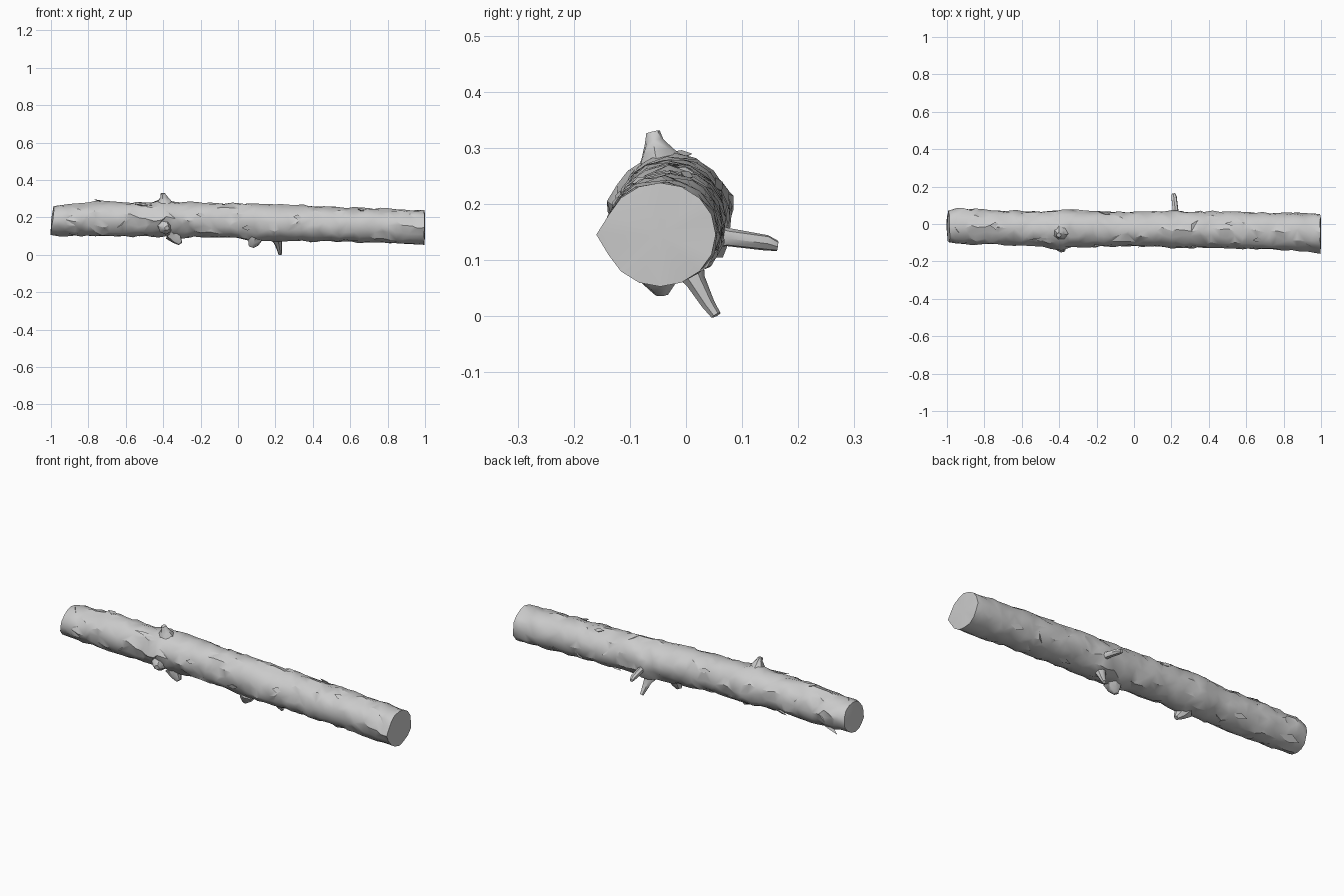
import bpy, bmesh, math, random
from mathutils import Vector

if "Cube" in bpy.data.objects:
    bpy.data.objects.remove(bpy.data.objects["Cube"])
random.seed(4)

# Log outline stations: x, top z, bottom z, front y, back y
STATIONS = [(-0.995, .262, .103, -.100, .074), (-0.92, .270, .100, -.108, .084),
            (-0.72, .284, .097, -.112, .074), (-0.5, .283, .095, -.120, .070),
            (-0.4, .290, .094, -.128, .080), (-0.2, .283, .094, -.122, .070),
            (0.0, .275, .085, -.122, .066), (0.2, .270, .072, -.128, .068),
            (0.4, .260, .070, -.131, .070), (0.7, .251, .062, -.138, .063),
            (0.995, .241, .050, -.148, .056)]
# Knots swelling out of the bark: x, angle (0 = back, 90 = top), height, length, width
KNOTS = [(-0.4, 95, .012, .03, .45), (-0.40, 178, .016, .05, .40), (-0.75, 80, .010, .03, .4),
         (0.33, 75, .010, .04, .4), (0.08, 265, .018, .04, .35), (-0.32, 255, .018, .04, .35),
         (0.21, 320, .012, .05, .6), (0.20, 200, .014, .03, .35), (-0.93, 25, .010, .04, .4),
         (0.72, 60, .008, .03, .35), (0.0, 110, .007, .03, .35), (0.99, 183, .017, .03, .2),
         (0.5, 215, .008, .03, .35), (-0.6, 150, .006, .04, .4), (-0.12, 225, .008, .04, .35)]


def section(x):
    x = max(STATIONS[0][0], min(STATIONS[-1][0], x))
    for a, b in zip(STATIONS, STATIONS[1:]):
        if x <= b[0]:
            t = (x - a[0]) / (b[0] - a[0])
            top, bot, front, back = (p + (q - p) * t for p, q in zip(a[1:], b[1:]))
            return (front + back) / 2, (top + bot) / 2, (back - front) / 2, (top - bot) / 2


def surface(x, ang, lift=0.0):
    cy, cz, ry, rz = section(x)
    for kx, ka, h, length, width in KNOTS:
        d = (ang - math.radians(ka) + math.pi) % (2 * math.pi) - math.pi
        lift += h * math.exp(-((x - kx) / length) ** 2 - (d / width) ** 2)
    return Vector((x, cy + (ry + lift) * math.cos(ang), cz + (rz + lift) * math.sin(ang)))


def finish(name, bm, angle):
    bmesh.ops.recalc_face_normals(bm, faces=bm.faces)
    me = bpy.data.meshes.new(name)
    bm.to_mesh(me)
    bm.free()
    ob = bpy.data.objects.new(name, me)
    bpy.context.collection.objects.link(ob)
    bpy.ops.object.select_all(action='DESELECT')
    ob.select_set(True)
    bpy.context.view_layer.objects.active = ob
    bpy.ops.object.shade_smooth_by_angle(angle=math.radians(angle))
    return ob


def loft(bm, rings):
    n = len(rings[0])
    for a, b in zip(rings, rings[1:]):
        for i in range(n):
            j = (i + 1) % n
            if random.random() < .5:
                bm.faces.new((a[i], a[j], b[j]))
                bm.faces.new((a[i], b[j], b[i]))
            else:
                bm.faces.new((a[i], a[j], b[i]))
                bm.faces.new((a[j], b[j], b[i]))
    bm.faces.new(rings[0])
    bm.faces.new(rings[-1])


# Log trunk: irregular rings with rounded sawn ends
bm = bmesh.new()
SIDES, RINGS = 16, 52
rings = []
for k in range(RINGS + 1):
    x0 = -0.992 + 1.988 * k / RINGS
    end = k in (0, RINGS)
    ring = []
    for i in range(SIDES):
        a = 2 * math.pi * i / SIDES + (0 if end else random.uniform(-.12, .12))
        x = x0 + (random.uniform(-.003, .003) if end else random.uniform(-.012, .012))
        lift = -.003 if end else random.uniform(-.007, .003)
        if k == 0:
            x += .008 * math.sin(a)
        ring.append(bm.verts.new(surface(x, a, lift)))
    rings.append(ring)
loft(bm, rings)
# gently domed end caps
for cap, dx in ((rings[0], -.003), (rings[-1], .003)):
    face = next(f for f in bm.faces if len(f.verts) == SIDES and cap[0] in f.verts)
    c = face.calc_center_median()
    centre = bmesh.ops.poke(bm, faces=[face])['verts'][0]
    centre.co = (math.copysign(1, dx), c.y, c.z)
finish("log_trunk", bm, 32)


def stub(name, path, sides=7):
    """Tapered broken branch along (x, y, z, radius) points."""
    bm = bmesh.new()
    pts = [Vector(p[:3]) for p in path]
    axis = (pts[-1] - pts[0]).normalized()
    u = axis.orthogonal().normalized()
    v = axis.cross(u)
    rings = []
    for p, q in zip(pts, path):
        rings.append([bm.verts.new(p + q[3] * random.uniform(.88, 1.1) *
                     (u * math.cos(t) + v * math.sin(t)))
                     for t in (2 * math.pi * i / sides for i in range(sides))])
    loft(bm, rings)
    finish(name, bm, 40)


# Broken branches and short stubs
stub("top_stub", [(-.395, -.045, .265, .05), (-.396, -.052, .292, .032),
                  (-.398, -.056, .312, .018), (-.402, -.060, .328, .013)])
stub("back_twig", [(.225, .03, .143, .024), (.222, .075, .140, .017),
                   (.214, .145, .131, .015), (.211, .163, .125, .009)])
stub("lower_twig", [(.205, .000, .095, .034), (.215, .018, .062, .020),
                    (.222, .040, .022, .013), (.226, .054, .002, .009)])
stub("underside_stub", [(.09, -.045, .09, .045), (.08, -.047, .06, .030), (.072, -.045, .040, .014)])
stub("lower_front_stub", [(-.35, -.05, .115, .045), (-.325, -.057, .08, .028), (-.308, -.062, .060, .013)])
stub("front_knot", [(-.39, -.11, .15, .04), (-.385, -.138, .145, .024), (-.38, -.148, .143, .013)])

# Loose bark flakes lying just off the trunk: x, angle, length, width, lift
FLAKES = [(-.50, 125, .12, .10, .007), (.52, 70, .07, .12, .008), (.32, 160, .05, .15, .008),
          (.66, 118, .05, .14, .007), (-.74, 85, .06, .2, .010), (.05, 200, .06, .15, .008),
          (-.15, 30, .08, .14, .009), (.75, 330, .07, .15, .007), (-.60, 320, .08, .16, .010),
          (-.90, 312, .10, .22, .024), (.42, 285, .07, .14, .007), (-.2, 165, .05, .12, .007)]
bm = bmesh.new()
for x, deg, length, width, lift in FLAKES:
    a = math.radians(deg)
    outer = [surface(x - length / 2, a, lift), surface(x, a - width, lift * .3),
             surface(x + length / 2, a, -.004), surface(x, a + width, lift * .5)]
    top = [bm.verts.new(p) for p in outer]
    base = bm.verts.new(surface(x, a, -.012))
    bm.faces.new(top)
    for i in range(4):
        bm.faces.new((top[i], top[(i + 1) % 4], base))
finish("bark_flakes", bm, 25)
